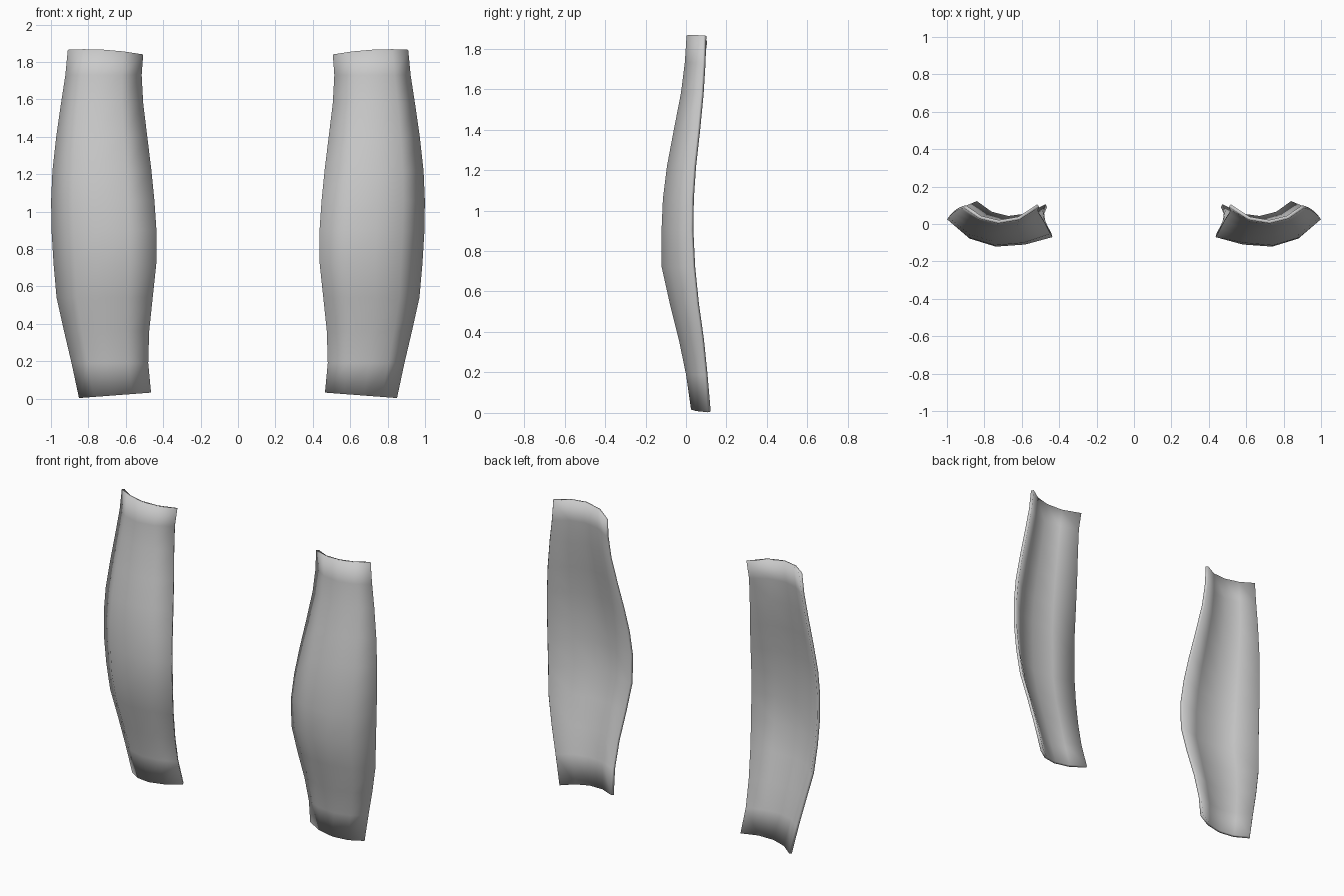
import bpy, bmesh

# Rows: height, inner edge x/y, outer edge x/y, front-most y
ROWS = [
    (0.02, 0.465, 0.090, 0.850, 0.108, 0.025),
    (0.19, 0.480, 0.055, 0.890, 0.092, 0.000),
    (0.36, 0.475, 0.015, 0.930, 0.075, -0.035),
    (0.54, 0.456, -0.030, 0.970, 0.050, -0.080),
    (0.72, 0.437, -0.066, 0.986, 0.032, -0.120),
    (0.90, 0.436, -0.070, 0.997, 0.023, -0.121),
    (1.06, 0.447, -0.052, 0.999, 0.025, -0.114),
    (1.22, 0.463, -0.020, 0.992, 0.036, -0.094),
    (1.40, 0.485, 0.020, 0.972, 0.056, -0.060),
    (1.58, 0.507, 0.055, 0.946, 0.073, -0.025),
    (1.73, 0.515, 0.075, 0.923, 0.082, -0.006),
    (1.86, 0.507, 0.090, 0.910, 0.086, 0.003),
]
# Position of each column across the plate
COLS = [0.0, 0.26, 0.54, 0.79, 1.0]


def section(row):
    z, xi, yi, xo, yo, yf = row
    ys = [yi, yf + 0.22 * (yi - yf), yf, yf + 0.30 * (yo - yf), yo]
    pts = []
    for t, y in zip(COLS, ys):
        dz = 0.0
        if row is ROWS[0]:        # slanted bottom edge
            dz = 0.012 - 0.029 * t
        elif row is ROWS[-1]:     # arched top edge
            dz = -0.02 + 0.075 * t - 0.05 * t * t
            dz = min(dz, 0.008)
        pts.append((xi + (xo - xi) * t, y, z + dz))
    return pts


def guard(name, side):
    bm = bmesh.new()
    grid = [[bm.verts.new((side * x, y, z)) for x, y, z in section(r)] for r in ROWS]
    for a, b in zip(grid, grid[1:]):
        for i in range(len(COLS) - 1):
            quad = [a[i], a[i + 1], b[i + 1], b[i]]
            bm.faces.new(quad if side > 0 else quad[::-1])
    for f in bm.faces:
        f.smooth = True
    mesh = bpy.data.meshes.new(name)
    bm.to_mesh(mesh)
    bm.free()
    obj = bpy.data.objects.new(name, mesh)
    bpy.context.collection.objects.link(obj)
    # Thin shell, thickened toward the back
    mod = obj.modifiers.new("thickness", 'SOLIDIFY')
    mod.thickness = 0.018
    mod.offset = -1.0
    return obj


# Mirrored pair of shin plates
guard("right_shin_plate", 1)
guard("left_shin_plate", -1)
